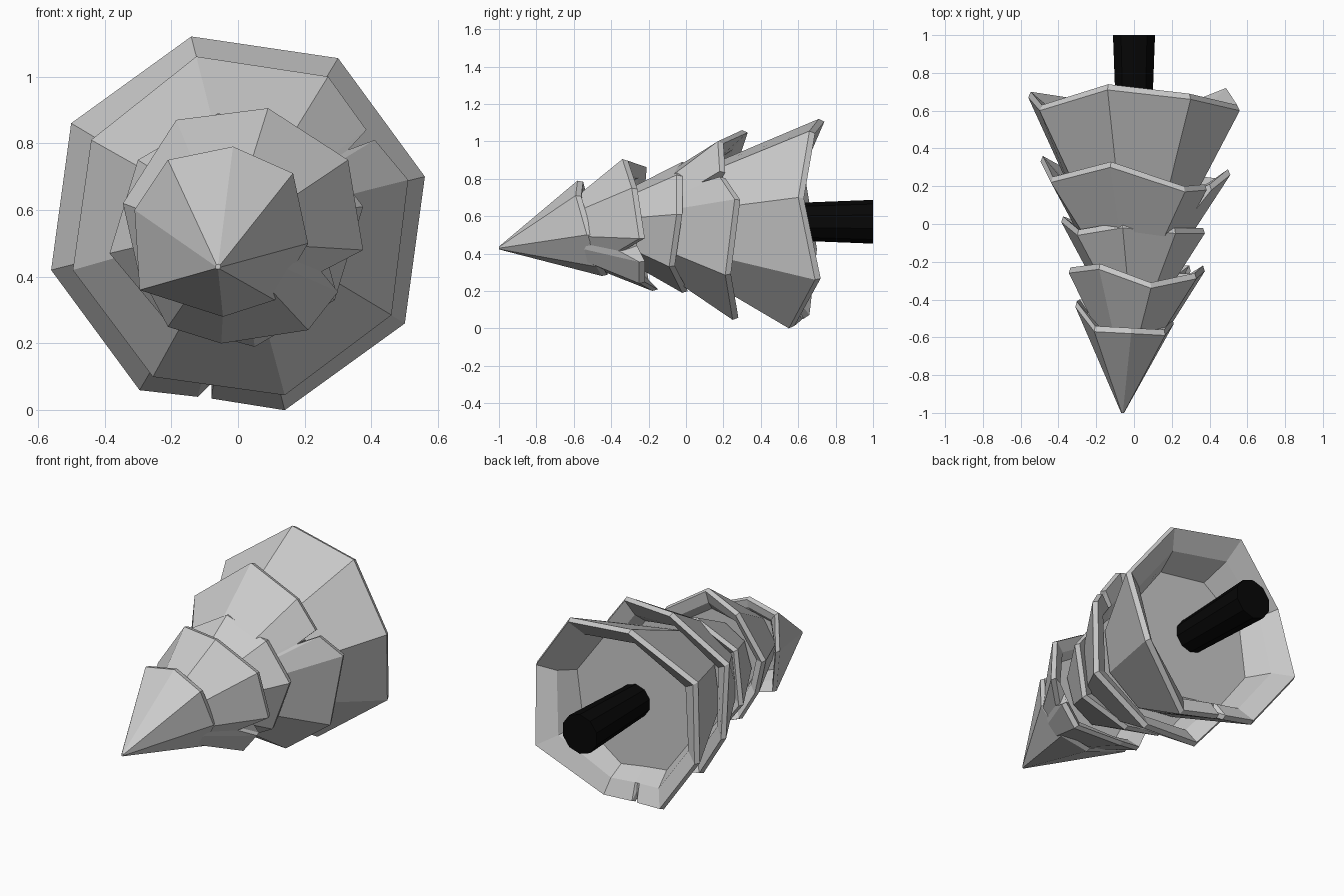
import bpy, bmesh, math

if "Cube" in bpy.data.objects:
    bpy.data.objects.remove(bpy.data.objects["Cube"])


def tier(name, rim, front_y, front_scale, depth, front_center=(0, 0.55), notch=None, lip=0.03):
    """Hollow-backed cone: front ring -> ragged rim -> thin lip -> back band -> recessed cap.
    notch is the index of the rim point at the bottom of a split."""
    n = len(rim)
    cx = sum(p[0] for p in rim) / n if front_scale < 0.1 else 0.0
    cz = 0.54
    mean_y = sum(p[1] for p in rim) / n + lip
    fx, fz = front_center
    # Outline without the split, used where the split no longer reaches
    full = list(rim)
    if notch is not None:
        a, b = rim[notch - 1], rim[(notch + 1) % n]
        full[notch] = tuple((u + v) / 2 for u, v in zip(a, b))

    def ring(points, scale, y_of):
        return [(cx + (x - cx) * scale, y_of(y), cz + (z - cz) * scale) for x, y, z in points]

    rings = [
        [(fx + (x - cx) * front_scale, front_y, fz + (z - cz) * front_scale) for x, y, z in full],
        list(rim),
        ring(rim, 0.975, lambda y: y + lip),
        ring(full, 0.80, lambda y: mean_y - 0.35 * depth + 0.6 * (y + lip - mean_y)),
        ring(full, 0.69, lambda y: mean_y - depth),
    ]
    bm = bmesh.new()
    vs = [[bm.verts.new(p) for p in r] for r in rings]
    for a, b in zip(vs, vs[1:]):
        for i in range(n):
            j = (i + 1) % n
            bm.faces.new((a[i], a[j], b[j], b[i]))
    bm.faces.new(vs[0][::-1])
    bm.faces.new(vs[-1])
    bmesh.ops.recalc_face_normals(bm, faces=bm.faces)
    me = bpy.data.meshes.new(name)
    bm.to_mesh(me)
    bm.free()
    ob = bpy.data.objects.new(name, me)
    bpy.context.collection.objects.link(ob)
    return ob


# Pointed tip
tier("foliage_tip",
     [(-.21, -.57, .75), (-.015, -.58, .79), (.165, -.59, .71), (.21, -.53, .50),
      (.11, -.48, .33), (-.045, -.45, .28), (-.295, -.43, .36), (-.31, -.44, .60)],
     -1.0, 0.03, 0.09, (-.06, .43))

# Second tier, with a split on its right side
tier("foliage_upper",
     [(-.185, -.24, .87), (.09, -.34, .905), (.33, -.29, .75), (.375, -.25, .48),
      (.25, -.36, .415), (.30, -.25, .355), (.21, -.25, .24), (-.05, -.18, .20),
      (-.21, -.23, .25), (-.30, -.26, .42), (-.345, -.26, .62)],
     -.62, 0.43, 0.10, (-.02, .52), notch=4)

# Third tier
tier("foliage_middle",
     [(-.06, -.02, .89), (.22, -.05, .82), (.375, -.05, .61), (.29, -.09, .33),
      (.05, -.02, .19), (-.21, -.05, .26), (-.385, .01, .47), (-.30, -.06, .75)],
     -.32, 0.54, 0.11)

# Fourth tier, with a split at upper right
tier("foliage_lower",
     [(-.125, .30, 1.06), (.27, .17, 1.0), (.385, .18, .84), (.33, .08, .78),
      (.41, .18, .81), (.51, .26, .69), (.46, .21, .285), (.14, .25, .045),
      (-.255, .20, .10), (-.495, .33, .42), (-.44, .22, .81)],
     -.10, 0.54, 0.13, notch=3)

# Widest tier, with a slit at the bottom
tier("foliage_base",
     [(-.14, .71, 1.12), (.30, .66, 1.055), (.56, .60, .70), (.50, .69, .26),
      (.14, .55, 0), (-.08, .59, .035), (-.08, .54, .08), (-.12, .60, .04),
      (-.295, .63, .06), (-.56, .67, .42), (-.50, .60, .86)],
     .13, 0.56, 0.18, notch=6)

# Black trunk, slightly wider at its far end
bpy.ops.mesh.primitive_cone_add(vertices=10, radius1=.117, radius2=.095, depth=.56,
                                location=(0, .72, .57), rotation=(math.radians(90), 0, 0))
trunk = bpy.context.object
trunk.name = "trunk"
mat = bpy.data.materials.new("black_bark")
mat.diffuse_color = (.002, .002, .002, 1)
mat.use_nodes = True
mat.node_tree.nodes["Principled BSDF"].inputs["Base Color"].default_value = mat.diffuse_color
trunk.data.materials.append(mat)
